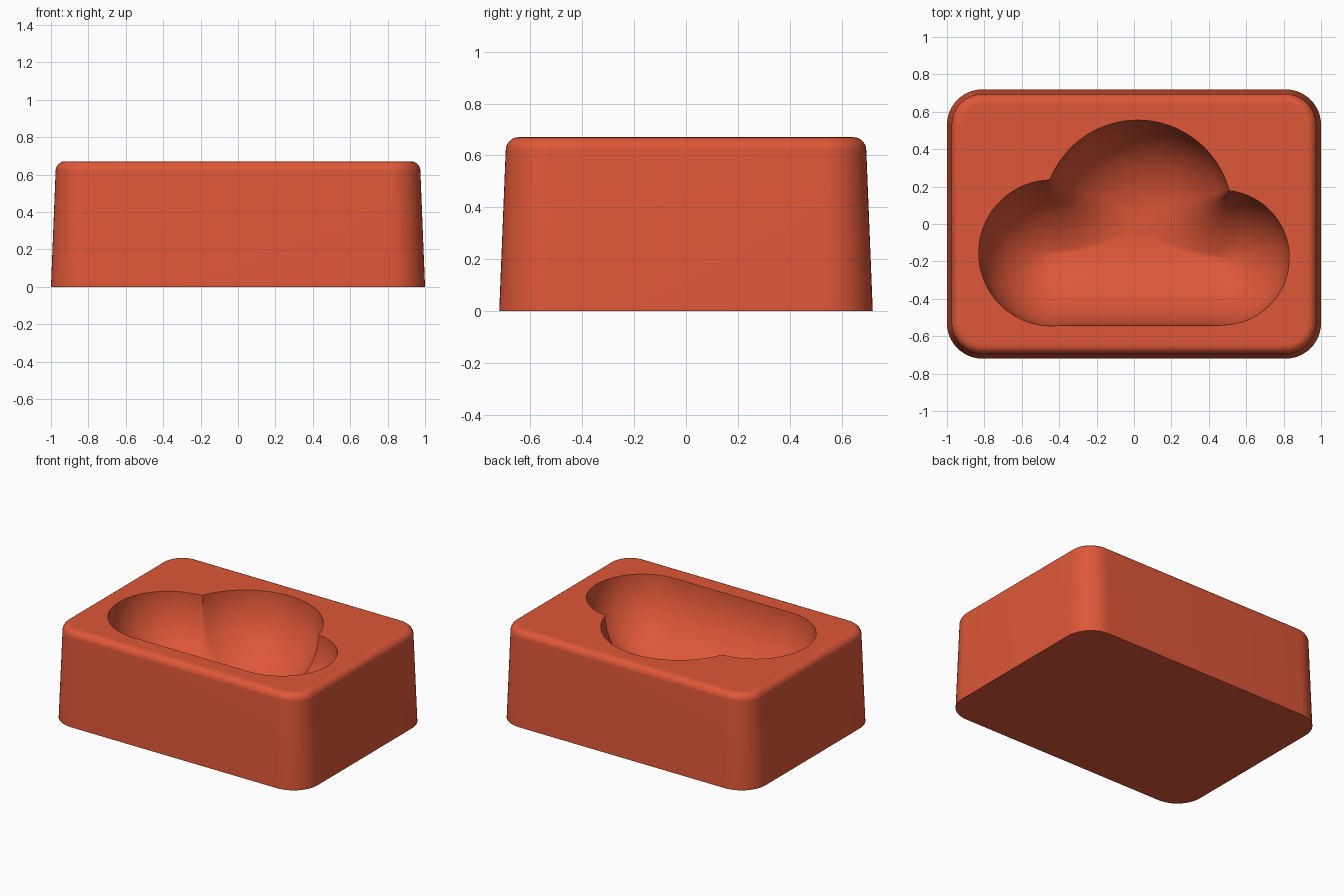
import bpy
import bmesh
import math
from mathutils import Vector
from mathutils.bvhtree import BVHTree

TOP = 0.67
DEPTH = 0.505          # radius of the bowl's rounded wall
CENTRE = Vector((0.02, 0.0))
LOBES = [(Vector((0.02, 0.05)), 0.505),
         (Vector((-0.44, -0.155)), 0.39),
         (Vector((0.47, -0.18)), 0.36)]
FRONT_EDGE = -0.542    # straight edge joining the two side lobes
RAYS, STEPS = 360, 28

old = bpy.data.objects.get("Cube")
if old:
    bpy.data.objects.remove(old, do_unlink=True)


def rounded_rect(hx, hy, r, z, n=12):
    pts = []
    for q, (sx, sy) in enumerate([(1, 1), (-1, 1), (-1, -1), (1, -1)]):
        for i in range(n + 1):
            a = math.pi / 2 * (q + i / n)
            pts.append((sx * (hx - r) + r * math.cos(a),
                        sy * (hy - r) + r * math.sin(a), z))
    return pts


def cloud_point(angle):
    """Farthest point of the cloud outline along a ray from the centre."""
    d = Vector((math.cos(angle), math.sin(angle)))
    reach = 0
    for c, r in LOBES:
        b = d.dot(c - CENTRE)
        disc = b * b - (c - CENTRE).length_squared + r * r
        if disc >= 0:
            reach = max(reach, b + math.sqrt(disc))
    if d.y < 0:
        t = (FRONT_EDGE - CENTRE.y) / d.y
        if LOBES[1][0].x < CENTRE.x + t * d.x < LOBES[2][0].x:
            reach = max(reach, t)
    return CENTRE + d * reach


def add_loop(bm, pts):
    return [bm.verts.new(p) for p in pts]


def skin(bm, a, b):
    n = len(a)
    for i in range(n):
        j = (i + 1) % n
        bm.faces.new((a[i], a[j], b[j], b[i]))


bm = bmesh.new()

# Tapered block with rounded corners and a rounded top edge
profile = [(0, 0), (0.025, 0.62)]
for k in range(1, 9):
    a = math.pi / 2 * k / 8
    profile.append((0.025 + 0.05 * (1 - math.cos(a)), 0.62 + 0.05 * math.sin(a)))
profile.append((0.085, TOP))
loops = [add_loop(bm, rounded_rect(1 - i, 0.72 - i, 0.19 - i, z)) for i, z in profile]
for a, b in zip(loops, loops[1:]):
    skin(bm, a, b)
bm.faces.new(loops[0])

# Cloud bowl: depth follows the distance to the outline along a quarter circle
outline = [cloud_point(2 * math.pi * i / RAYS) for i in range(RAYS)]
wall_pts = [(p.x, p.y, z) for z in (-1, 1) for p in outline]
wall = BVHTree.FromPolygons(wall_pts, [
    (i, (i + 1) % RAYS, (i + 1) % RAYS + RAYS, i + RAYS) for i in range(RAYS)])


def bowl_point(p):
    d = min(wall.find_nearest((p.x, p.y, 0))[3], DEPTH)
    return (p.x, p.y, TOP - math.sqrt(DEPTH ** 2 - (DEPTH - d) ** 2))


rim = add_loop(bm, [(p.x, p.y, TOP) for p in outline])
ring = rim
for k in range(1, STEPS):
    t = math.cos(math.pi / 2 * k / STEPS)
    inner = add_loop(bm, [bowl_point(CENTRE.lerp(p, t)) for p in outline])
    skin(bm, ring, inner)
    ring = inner
tip = bm.verts.new(bowl_point(CENTRE))
for i in range(RAYS):
    bm.faces.new((ring[i], ring[(i + 1) % RAYS], tip))

# Flat top between the block edge and the bowl rim
border = []
for lp in (loops[-1], rim):
    border += [bm.edges.get((lp[i], lp[(i + 1) % len(lp)])) for i in range(len(lp))]
bmesh.ops.triangle_fill(bm, edges=border, use_beauty=True, normal=(0, 0, 1))
bmesh.ops.recalc_face_normals(bm, faces=bm.faces)

mesh = bpy.data.meshes.new("mold_block")
bm.to_mesh(mesh)
bm.free()
block = bpy.data.objects.new("mold_block", mesh)
bpy.context.collection.objects.link(block)

# Single red-orange material
colour = (0.73, 0.096, 0.04, 1)
mat = bpy.data.materials.new("red_orange")
mat.use_nodes = True
mat.diffuse_color = colour
for node in mat.node_tree.nodes:
    if node.type == 'BSDF_PRINCIPLED':
        node.inputs["Base Color"].default_value = colour
mesh.materials.append(mat)

bpy.ops.object.select_all(action='DESELECT')
block.select_set(True)
bpy.context.view_layer.objects.active = block
bpy.ops.object.shade_smooth_by_angle(angle=math.radians(35))
